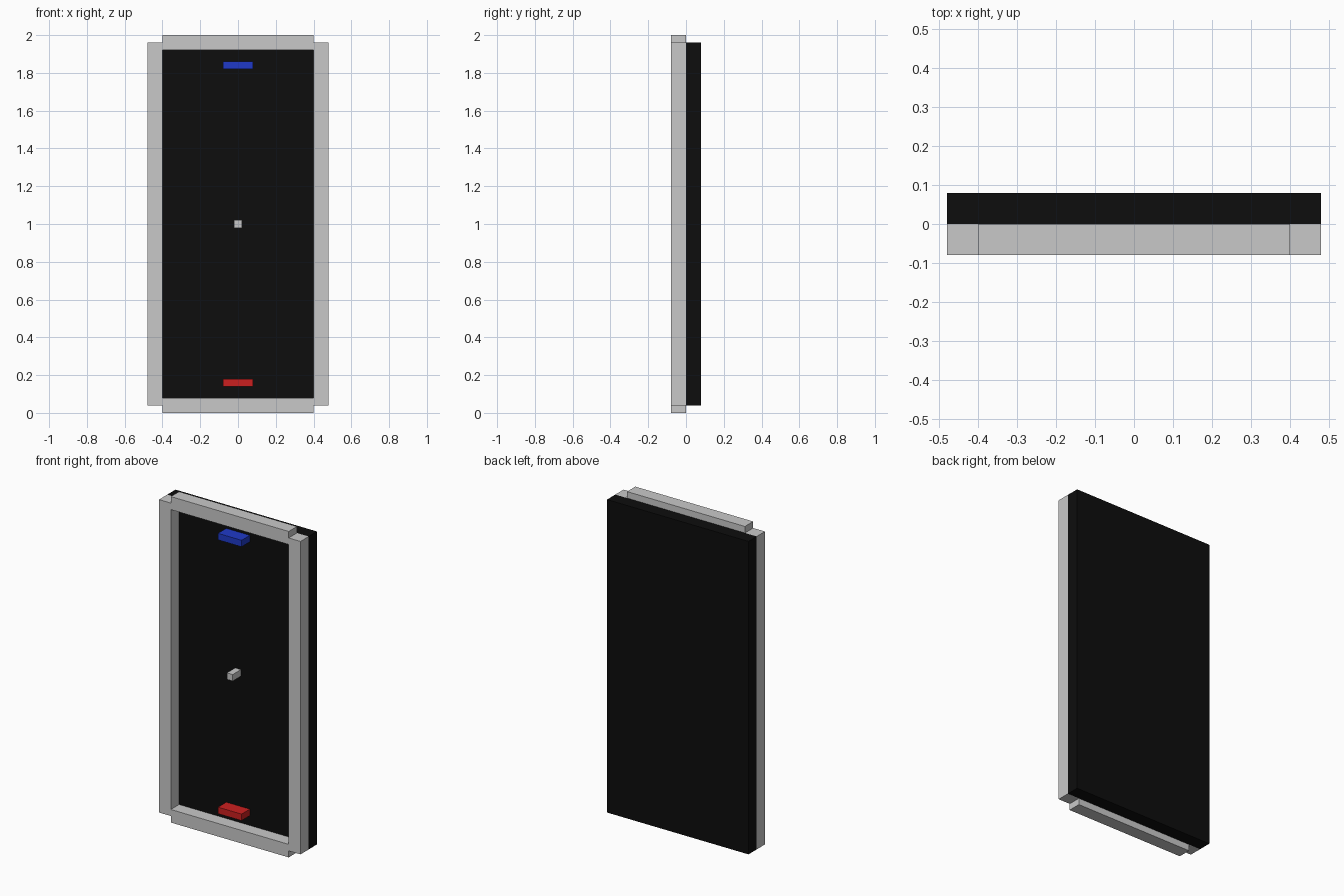
import bpy

# Remove the default object
cube = bpy.data.objects.get("Cube")
if cube:
    bpy.data.objects.remove(cube, do_unlink=True)


def material(name, rgb):
    mat = bpy.data.materials.new(name)
    mat.use_nodes = True
    colour = (*rgb, 1.0)
    mat.diffuse_color = colour
    mat.node_tree.nodes["Principled BSDF"].inputs["Base Color"].default_value = colour
    return mat


def box(name, centre, size, mat):
    bpy.ops.mesh.primitive_cube_add(size=1, location=centre)
    obj = bpy.context.object
    obj.name = name
    obj.scale = size
    bpy.ops.object.transform_apply(location=False, rotation=False, scale=True)
    obj.data.materials.append(mat)
    return obj


black = material("black", (0.004, 0.004, 0.004))
grey = material("light grey", (0.584, 0.584, 0.584))
blue = material("blue", (0.014, 0.042, 0.58))
red = material("red", (0.6, 0.014, 0.014))

T = 0.08        # thickness of every layer
FRONT = -T / 2  # y centre of the raised parts

# Board behind everything
box("back_board", (0, T / 2, 1), (0.96, T, 1.92), black)

# Side walls
for name, side in (("left_wall", 1), ("right_wall", -1)):
    box(name, (side * 0.44, FRONT, 1), (T, T, 1.92), grey)

# End walls and the paddles facing them
for end, side, mat in (("top", 1, blue), ("bottom", -1, red)):
    box(end + "_wall", (0, FRONT, 1 + side * 0.96), (0.8, T, T), grey)
    box(end + "_paddle", (0, FRONT, 1 + side * 0.84), (0.16, T, 0.04), mat)

# Square ball in the middle
box("ball", (0, FRONT, 1), (0.04, T, 0.04), grey)
